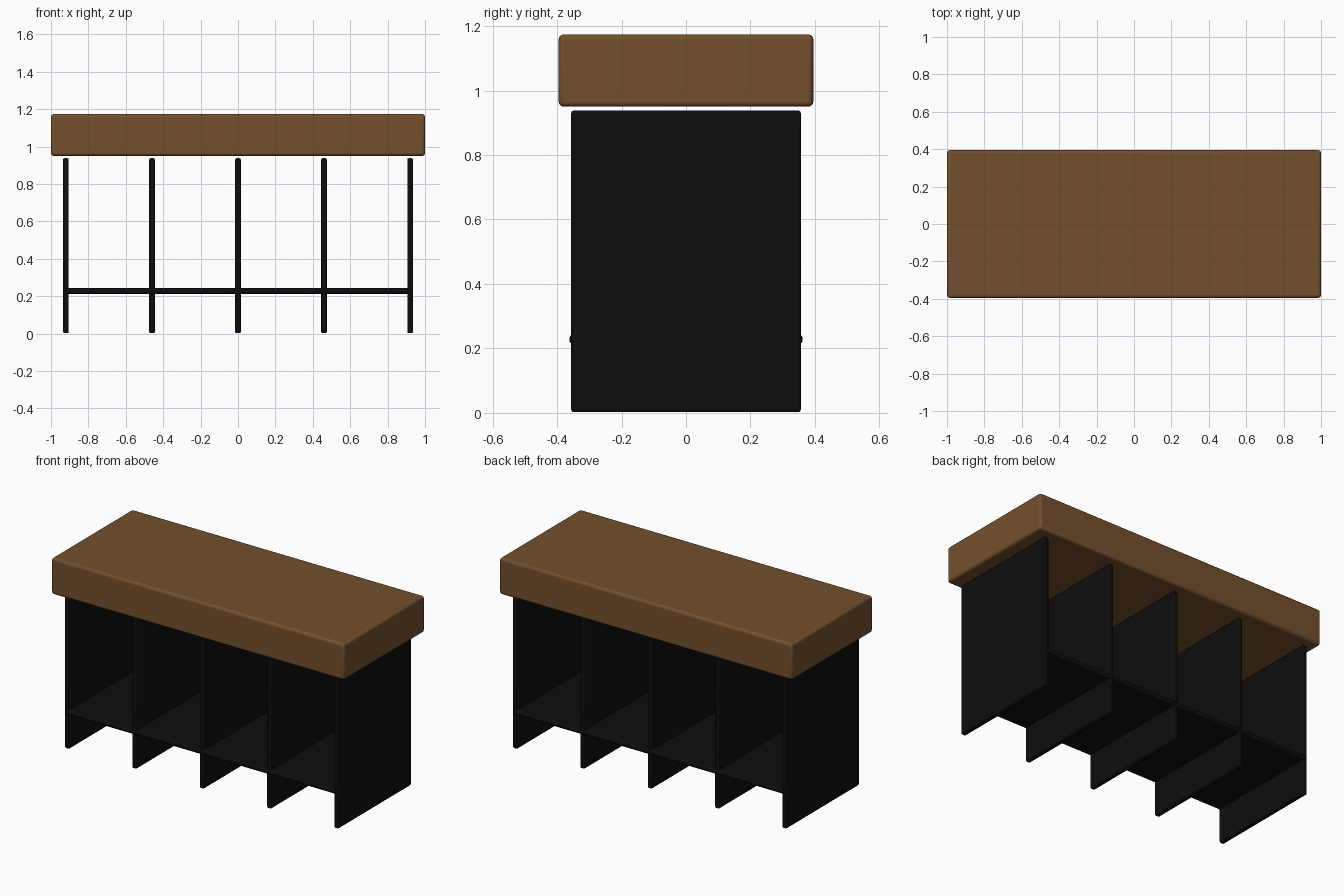
import bpy

if "Cube" in bpy.data.objects:
    bpy.data.objects.remove(bpy.data.objects["Cube"], do_unlink=True)


def material(name, color):
    mat = bpy.data.materials.new(name)
    mat.use_nodes = True
    mat.diffuse_color = color
    mat.node_tree.nodes["Principled BSDF"].inputs["Base Color"].default_value = color
    return mat


def rounded_box(name, center, size, bevel, mat):
    bpy.ops.mesh.primitive_cube_add(size=1, location=center)
    obj = bpy.context.object
    obj.name = name
    obj.scale = size
    bpy.ops.object.transform_apply(location=False, rotation=False, scale=True)
    mod = obj.modifiers.new("Rounded edges", "BEVEL")
    mod.width = bevel
    mod.segments = 3
    obj.data.materials.append(mat)
    bpy.ops.object.shade_smooth_by_angle()
    return obj


wood = material("brown wood", (0.175, 0.079, 0.026, 1))
black = material("black panel", (0.004, 0.004, 0.004, 1))

# Thick wooden top, floating just above the panels
rounded_box("wooden_top", (0, 0, 1.062), (2.0, 0.79, 0.224), 0.015, wood)

# Five upright dividers
SPACING = 0.46
for i in range(5):
    rounded_box(f"upright_panel_{i + 1}", ((i - 2) * SPACING, 0, 0.47),
                (0.03, 0.712, 0.936), 0.008, black)

# Low shelf running through the dividers
rounded_box("lower_shelf", (0, 0, 0.228), (1.85, 0.724, 0.03), 0.012, black)
